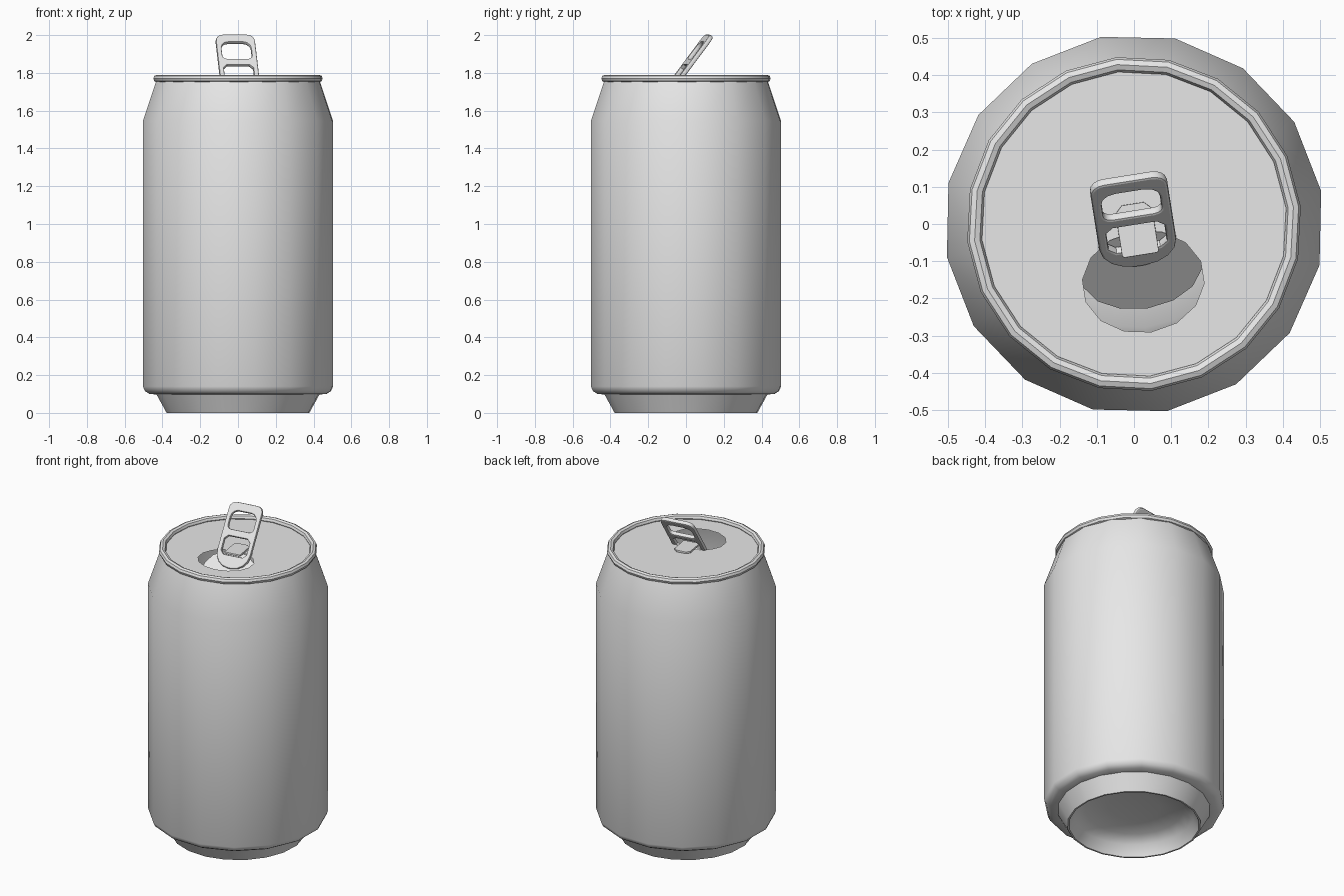
import bpy, bmesh
from math import sin, cos, pi, radians
from mathutils import Matrix, Vector

if "Cube" in bpy.data.objects:
    bpy.data.objects.remove(bpy.data.objects["Cube"])

metal = bpy.data.materials.new("brushed grey metal")
metal.use_nodes = True
GREY = (0.8, 0.8, 0.8, 1)
metal.diffuse_color = GREY
metal.node_tree.nodes["Principled BSDF"].inputs["Base Color"].default_value = GREY

TURN = radians(9)      # twist of the opening and tab around the can axis
LID_Z = 1.765


def finish(ob, angle=40):
    """Give the metal and smooth shading with sharp creases."""
    if not ob.data.materials:
        ob.data.materials.append(metal)
    bpy.ops.object.select_all(action="DESELECT")
    ob.select_set(True)
    bpy.context.view_layer.objects.active = ob
    bpy.ops.object.shade_smooth_by_angle(angle=radians(angle))


def add_mesh(name, bm):
    mesh = bpy.data.meshes.new(name)
    bm.to_mesh(mesh)
    bm.free()
    ob = bpy.data.objects.new(name, mesh)
    bpy.context.collection.objects.link(ob)
    return ob


def lathe(name, profile, sides, offset, closed=False):
    """Spin (radius, height) points around z; radius 0 makes a pole."""
    bm = bmesh.new()
    rings = []
    for r, z in profile:
        if r == 0:
            rings.append([bm.verts.new((0, 0, z))] * sides)
            continue
        angles = [offset + 2 * pi * i / sides for i in range(sides)]
        rings.append([bm.verts.new((r * cos(a), r * sin(a), z)) for a in angles])
    pairs = list(zip(rings, rings[1:]))
    if closed:
        pairs.append((rings[-1], rings[0]))
    for low, high in pairs:
        for i in range(sides):
            j = (i + 1) % sides
            corners = [low[i], low[j], high[j], high[i]]
            bm.faces.new(list(dict.fromkeys(corners)))
    if closed:
        bmesh.ops.recalc_face_normals(bm, faces=bm.faces)
    ob = add_mesh(name, bm)
    finish(ob)
    return ob


def plate(name, outlines, thickness, bevel, matrix):
    """Flat stamped part: first outline is the edge, the rest are holes."""
    curve = bpy.data.curves.new(name, "CURVE")
    curve.dimensions = "2D"
    curve.fill_mode = "BOTH"
    curve.extrude = thickness / 2 - bevel
    curve.bevel_depth = bevel
    curve.bevel_resolution = 1
    curve.offset = -bevel
    for points in outlines:
        spline = curve.splines.new("POLY")
        spline.points.add(len(points) - 1)
        for p, (x, y) in zip(spline.points, points):
            p.co = (x, y, 0, 1)
        spline.use_cyclic_u = True
    temp = bpy.data.objects.new(name + " outline", curve)
    bpy.context.collection.objects.link(temp)
    mesh = bpy.data.meshes.new_from_object(temp.evaluated_get(bpy.context.evaluated_depsgraph_get()))
    bpy.data.objects.remove(temp)
    ob = bpy.data.objects.new(name, mesh)
    bpy.context.collection.objects.link(ob)
    mesh.transform(matrix)
    finish(ob, 35)
    return ob


def rounded(x0, x1, y0, y1, low, high, steps=3):
    """Rectangle with separate bottom and top corner radii."""
    points = []
    for cx, cy, r, start in ((x1 - high, y1 - high, high, 0), (x0 + high, y1 - high, high, 1),
                             (x0 + low, y0 + low, low, 2), (x1 - low, y0 + low, low, 3)):
        for k in range(steps + 1):
            a = (start + k / steps) * pi / 2
            points.append((cx + r * cos(a), cy + r * sin(a)))
    return points


# Can wall with rounded lower edge and tapered shoulder
lathe("can_body", [(0.425, 0.097), (0.475, 0.1), (0.5, 0.115), (0.511, 0.14),
                   (0.511, 1.545), (0.44, 1.755)], 16, radians(10))

# Narrow foot, with the underside domed inward
lathe("can_base", [(0, 0.12), (0.15, 0.117), (0.28, 0.1), (0.34, 0.065), (0.37, 0),
                   (0.38, 0), (0.435, 0.1)], 20, radians(6))

# Rolled rim
lathe("rim", [(0.431 + 0.02 * cos(a), 1.77 + 0.02 * sin(a))
              for a in (2 * pi * k / 8 for k in range(8))], 20, radians(6), closed=True)

# Lid with the drinking opening left out
opening = [Vector((0.165 * cos(a), 0.137 * sin(a), 0))
           for a in (2 * pi * (k + 0.5) / 14 for k in range(14))]
place = Matrix.Translation((0.025, -0.155, LID_Z)) @ Matrix.Rotation(TURN, 4, "Z")
bm = bmesh.new()
edge = [Vector((0.43 * cos(a), 0.43 * sin(a), LID_Z))
        for a in (radians(6) + 2 * pi * k / 20 for k in range(20))]
for loop in (edge, [place @ p for p in opening]):
    verts = [bm.verts.new(p) for p in loop]
    for a, b in zip(verts, verts[1:] + verts[:1]):
        bm.edges.new((a, b))
bmesh.ops.triangle_fill(bm, edges=bm.edges[:], use_beauty=True, normal=(0, 0, 1))
finish(add_mesh("lid", bm))

# Piece of lid pushed down into the can, hinged at the back of the opening
hinge = Vector((0, 0.137, 0))
fold = Matrix.Translation(hinge) @ Matrix.Rotation(radians(40), 4, "X") @ Matrix.Translation(-hinge)
bm = bmesh.new()
bm.faces.new([bm.verts.new(place @ fold @ p) for p in opening])
finish(add_mesh("opened_flap", bm))

# Raised pull tab with a finger hole and a lower cut-out
tab_place = (Matrix.Translation((0.018, -0.105, 1.69)) @ Matrix.Rotation(TURN, 4, "Z")
             @ Matrix.Rotation(radians(53), 4, "X"))
plate("pull_tab", [rounded(-0.105, 0.105, 0, 0.385, 0.095, 0.04, 4),
                   rounded(-0.079, 0.079, 0.225, 0.335, 0.022, 0.04),
                   rounded(-0.079, 0.079, 0.075, 0.185, 0.02, 0.02, 1)],
      0.025, 0.007, tab_place)

# Tongue holding the tab to the lid
tongue_place = Matrix.Translation((0.005, 0, LID_Z + 0.008)) @ Matrix.Rotation(TURN, 4, "Z")
plate("tab_tongue", [rounded(-0.05, 0.05, -0.085, 0.055, 0.005, 0.02, 1)],
      0.012, 0.002, tongue_place)
